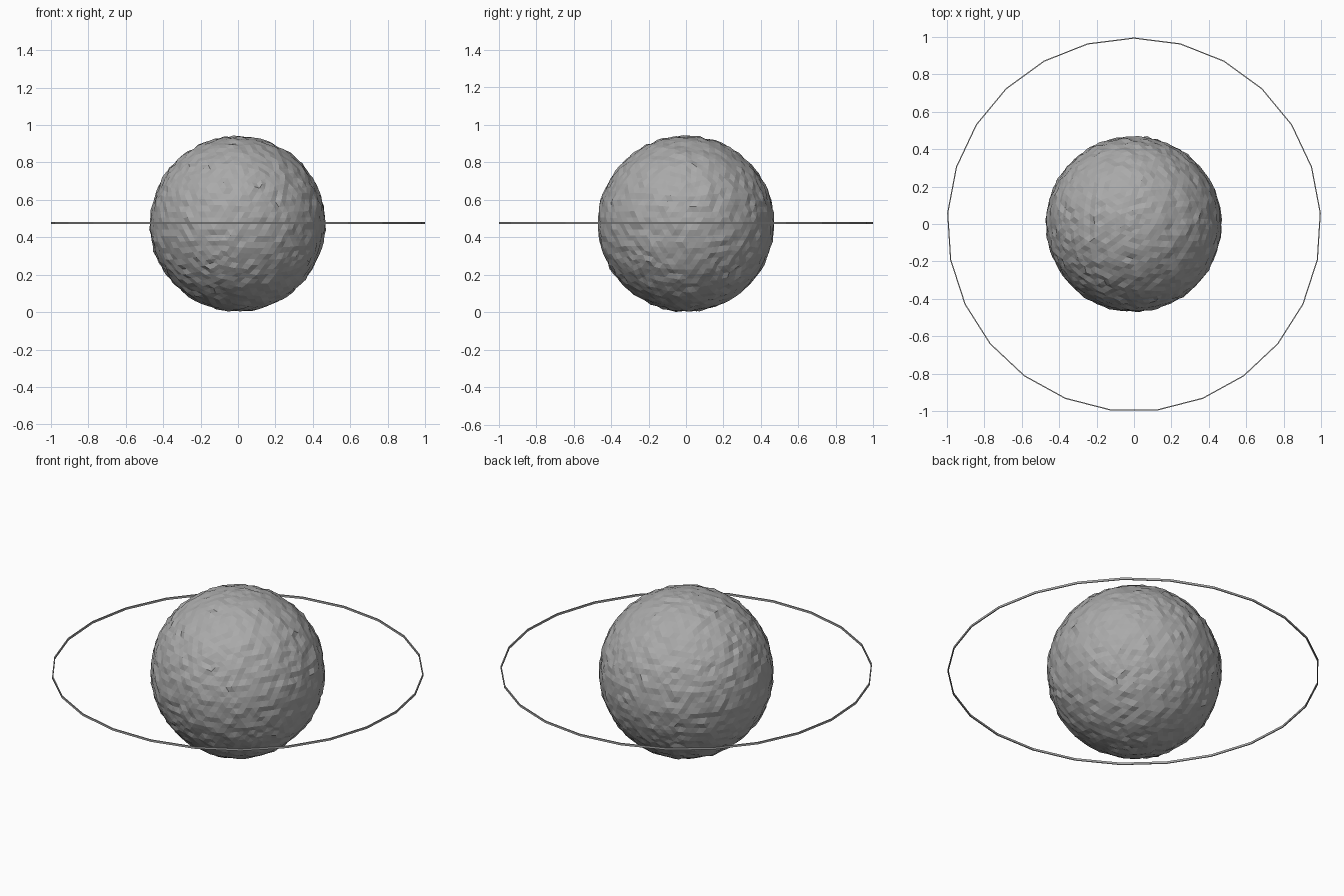
import bpy, bmesh, math
from mathutils import Vector, noise

if "Cube" in bpy.data.objects:
    bpy.data.objects.remove(bpy.data.objects["Cube"])

CENTRE_Z = 0.473

grey = bpy.data.materials.new("dark_grey")
grey.diffuse_color = (0.4, 0.4, 0.4, 1)
grey.use_nodes = True
grey.node_tree.nodes["Principled BSDF"].inputs["Base Color"].default_value = grey.diffuse_color


def make_object(name, bm):
    mesh = bpy.data.meshes.new(name)
    bmesh.ops.recalc_face_normals(bm, faces=bm.faces)
    bm.to_mesh(mesh)
    bm.free()
    mesh.materials.append(grey)
    obj = bpy.data.objects.new(name, mesh)
    bpy.context.collection.objects.link(obj)
    return obj


# Rocky planet: faceted icosphere with fine bumps
bm = bmesh.new()
bmesh.ops.create_icosphere(bm, subdivisions=5, radius=0.468)
for v in bm.verts:
    d = v.co.normalized()
    bump = 0.005 * noise.noise(d * 7) + 0.011 * noise.noise(d * 17 + Vector((7, 3, 1)))
    v.co += d * bump
low = min(v.co.z for v in bm.verts)
planet = make_object("planet", bm)
planet.location = (-0.002, 0, max(CENTRE_Z, -low))

# Thin orbit ring: 25 straight segments with a corner at the back
SEGMENTS, RADIUS = 25, 0.998
HALF_WIDTH, HALF_HEIGHT = 0.003, 0.006
PROFILE = [(-1, -1), (1, -1), (1, 1), (-1, 1)]
bm = bmesh.new()
loops = []
for i in range(SEGMENTS):
    a = math.pi / 2 + math.tau * i / SEGMENTS
    loop = []
    for u, w in PROFILE:
        r = RADIUS + HALF_WIDTH * u
        loop.append(bm.verts.new((r * math.cos(a), r * math.sin(a), HALF_HEIGHT * w)))
    loops.append(loop)
for i in range(SEGMENTS):
    p, q = loops[i], loops[(i + 1) % SEGMENTS]
    for j in range(4):
        k = (j + 1) % 4
        bm.faces.new((p[j], q[j], q[k], p[k]))
ring = make_object("orbit_ring", bm)
ring.location = (0, -0.004, 0.477)
